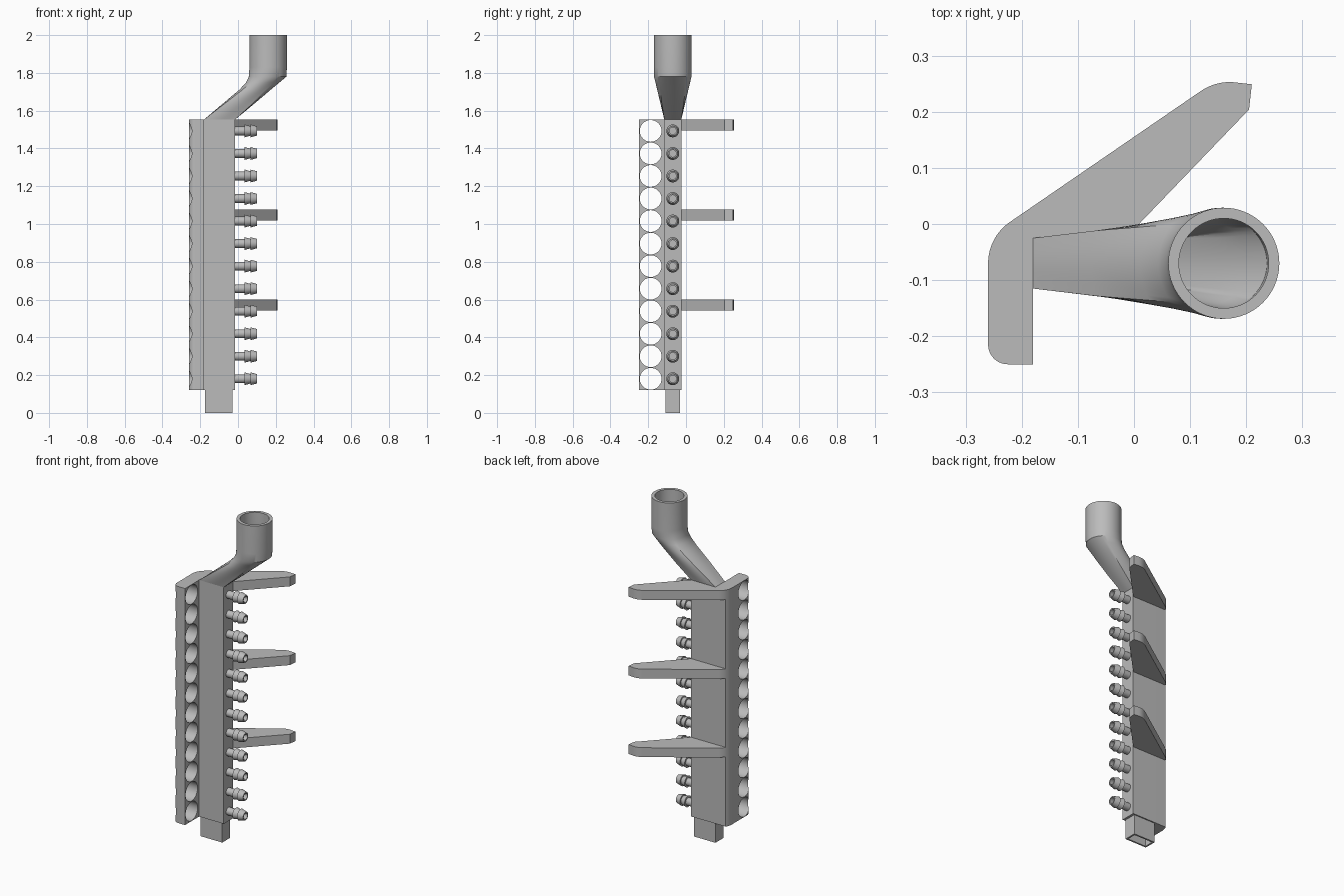
import bpy, bmesh
from math import cos, sin, pi, radians

cube = bpy.data.objects.get("Cube")
if cube:
    bpy.data.objects.remove(cube, do_unlink=True)

grey = bpy.data.materials.new("plain_grey")
grey.use_nodes = True
colour = (0.5, 0.5, 0.5, 1)
grey.diffuse_color = colour
grey.node_tree.nodes["Principled BSDF"].inputs["Base Color"].default_value = colour

BOTTOM, TOP = 0.12, 1.553
COUNT = 12
HEIGHTS = [0.1805 + i * 0.1193 for i in range(COUNT)]
MID_Y = -0.07


def finish(name, bm):
    bmesh.ops.recalc_face_normals(bm, faces=bm.faces)
    mesh = bpy.data.meshes.new(name)
    bm.to_mesh(mesh)
    bm.free()
    mesh.materials.append(grey)
    obj = bpy.data.objects.new(name, mesh)
    bpy.context.collection.objects.link(obj)
    return obj


def smooth(obj):
    bpy.ops.object.select_all(action='DESELECT')
    obj.select_set(True)
    bpy.context.view_layer.objects.active = obj
    bpy.ops.object.shade_smooth_by_angle(angle=radians(30))


def skin(bm, rings):
    """Join rings of points into a closed hollow shell."""
    loops = [[bm.verts.new(p) for p in ring] for ring in rings]
    for a, b in zip(loops, loops[1:] + loops[:1]):
        for i in range(len(a)):
            j = (i + 1) % len(a)
            bm.faces.new((a[i], a[j], b[j], b[i]))


def rect(x0, x1, half, z):
    return [(x0, MID_Y - half, z), (x1, MID_Y - half, z),
            (x1, MID_Y + half, z), (x0, MID_Y + half, z)]


def blend(x0, x1, half, z, roundness, segments=64):
    """Horizontal ring between a rectangle (0) and an ellipse (1)."""
    points = []
    for i in range(segments):
        c, s = cos(2 * pi * i / segments), sin(2 * pi * i / segments)
        k = roundness + (1 - roundness) / max(abs(c), abs(s))
        points.append(((x0 + x1) / 2 + c * k * (x1 - x0) / 2, MID_Y + s * k * half, z))
    return points


def arc(cx, cy, r, start, end, steps):
    angles = [radians(start + (end - start) * i / steps) for i in range(steps + 1)]
    return [(cx + r * cos(a), cy + r * sin(a)) for a in angles]


def extrude(name, outline, z0, z1):
    bm = bmesh.new()
    face = bm.faces.new([bm.verts.new((x, y, z0)) for x, y in outline])
    new = bmesh.ops.extrude_face_region(bm, geom=[face])["geom"]
    bmesh.ops.translate(bm, vec=(0, 0, z1 - z0),
                        verts=[v for v in new if isinstance(v, bmesh.types.BMVert)])
    return finish(name, bm)


# Hollow column and the outlet below it
def box_tube(name, x0, x1, half, z0, z1, wall):
    bm = bmesh.new()
    inner = (x0 + wall, x1 - wall, half - wall)
    skin(bm, [rect(x0, x1, half, z0), rect(x0, x1, half, z1),
              rect(*inner, z1), rect(*inner, z0)])
    return finish(name, bm)


box_tube("column", -0.18, -0.015, 0.045, BOTTOM, TOP, 0.014)
box_tube("bottom_outlet", -0.175, -0.03, 0.038, 0, BOTTOM + 0.01, 0.01)

# Inlet pipe: round mouth drawn down into the column top
sections = [(TOP, -0.18, -0.015), (1.64, -0.077, 0.09), (1.713, 0.01, 0.176),
            (1.75, 0.043, 0.22), (1.78, 0.057, 0.256), (1.83, 0.061, 0.259), (2, 0.061, 0.259)]
outer, inner = [], []
for z, x0, x1 in sections:
    t = min((z - TOP) / (1.78 - TOP), 1)
    half = 0.045 + 0.054 * t
    wall = 0.014 + 0.005 * t
    outer.append(blend(x0, x1, half, z, t))
    inner.append(blend(x0 + wall, x1 - wall, half - wall, z, t))
bm = bmesh.new()
skin(bm, outer + inner[::-1])
smooth(finish("inlet_pipe", bm))

# Side plate with rounded edges and a row of holes
plate = extrude("side_plate",
                [(-0.18, -0.025), (-0.18, -0.25)] + arc(-0.225, -0.215, 0.035, 270, 180, 10)
                + arc(-0.171, -0.07, 0.089, 180, 150, 6), BOTTOM, TOP)
bm = bmesh.new()
for z in HEIGHTS:
    ends = [[bm.verts.new((x, -0.187 + px, z + py)) for px, py in arc(0, 0, 0.0575, 0, 352.5, 47)]
            for x in (-0.3, -0.1)]
    for ring in ends:
        bm.faces.new(ring)
    for i in range(48):
        j = (i + 1) % 48
        bm.faces.new((ends[0][i], ends[0][j], ends[1][j], ends[1][i]))
cutter = finish("hole_cutter", bm)
cutter.hide_render = True
cut = plate.modifiers.new("holes", 'BOOLEAN')
cut.object = cutter
cut.solver = 'EXACT'
bpy.context.view_layer.objects.active = plate
bpy.ops.object.modifier_apply(modifier=cut.name)
bpy.data.objects.remove(cutter, do_unlink=True)
smooth(plate)

# Three swept-back bracket arms
arm = ([(-0.015, -0.025)] + arc(-0.171, -0.07, 0.089, 150, 123.8, 6)
       + arc(0.171, 0.161, 0.092, 123.8, 88, 8) + [(0.21, 0.249), (0.205, 0.204)])
for name, z in (("lower_arm", 0.6), ("middle_arm", 1.076), ("upper_arm", TOP)):
    smooth(extrude(name, arm, z - 0.057, z))

# Barbed hose nozzles, one beside each hole
profile = [(-0.02, 0.023), (0.035, 0.023), (0.035, 0.034), (0.066, 0.025),
           (0.066, 0.034), (0.1, 0.025), (0.1, 0.018), (-0.02, 0.018)]
for n, z in enumerate(HEIGHTS):
    bm = bmesh.new()
    skin(bm, [[(x, MID_Y + py, z + pz) for py, pz in arc(0, 0, r, 0, 348.75, 31)]
              for x, r in profile])
    smooth(finish(f"nozzle_{n + 1}", bm))
